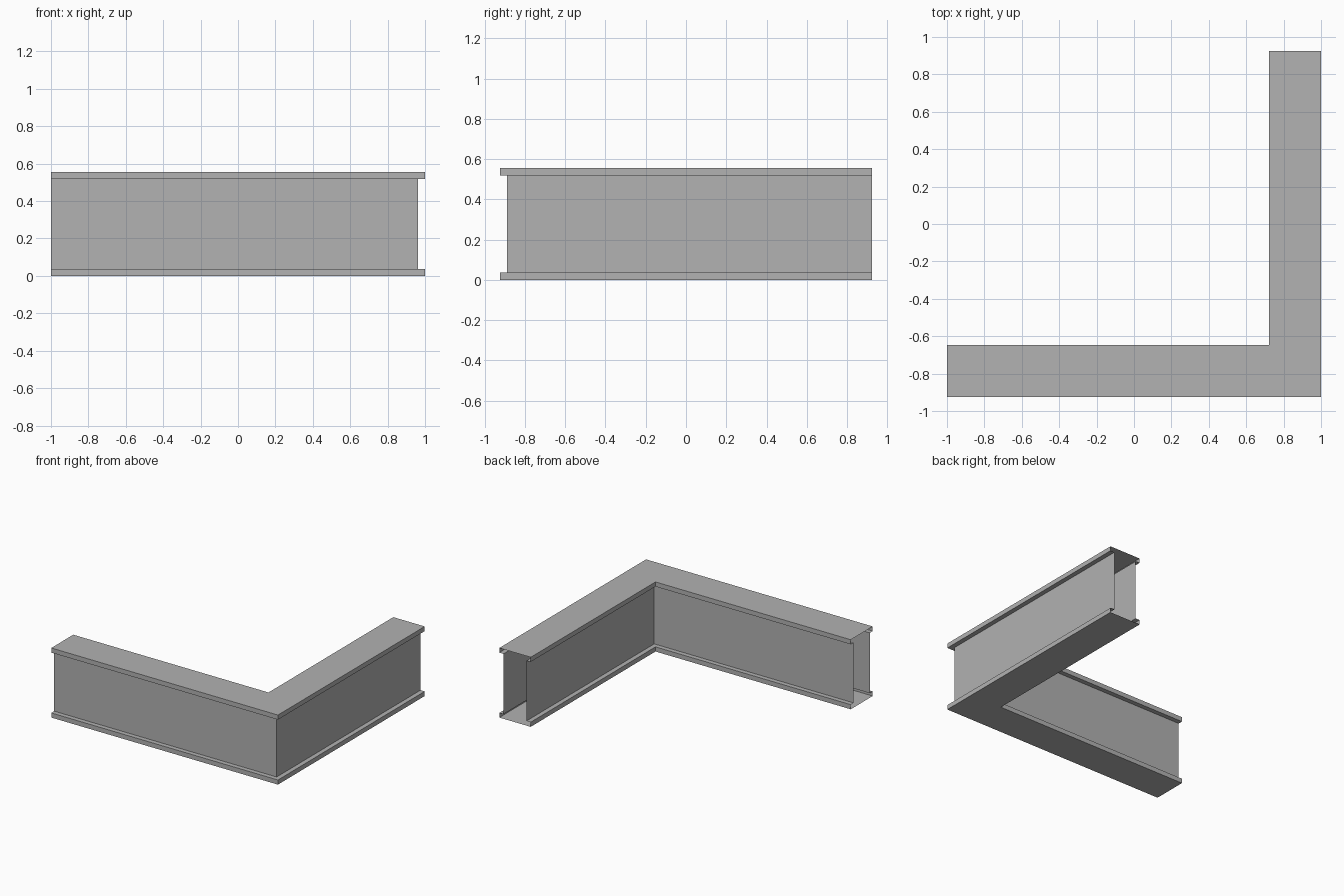
import bpy
import bmesh

cube = bpy.data.objects.get("Cube")
if cube:
    bpy.data.objects.remove(cube, do_unlink=True)

# Overall sizes
X, Y = 1.0, 0.925      # half extents of the corner plan
WIDTH = 0.277          # flange width
HEIGHT = 0.555
LIP = 0.037            # flange thickness and wall inset

grey = bpy.data.materials.new("mid grey")
grey.use_nodes = True
colour = (0.445, 0.445, 0.445, 1)
grey.diffuse_color = colour
grey.node_tree.nodes["Principled BSDF"].inputs["Base Color"].default_value = colour


def sweep(name, profile, closed=False):
    """Sweep (inset, height) points along the mitred corner, ends open."""
    bm = bmesh.new()
    rails = []
    for d, z in profile:
        path = [(-X, -Y + d), (X - d, -Y + d), (X - d, Y)]
        rails.append([bm.verts.new((x, y, z)) for x, y in path])
    pairs = list(zip(rails, rails[1:]))
    if closed:
        pairs.append((rails[-1], rails[0]))
    for a, b in pairs:
        for i in range(2):
            bm.faces.new((a[i], a[i + 1], b[i + 1], b[i]))
    mesh = bpy.data.meshes.new(name)
    bm.to_mesh(mesh)
    bm.free()
    mesh.materials.append(grey)
    obj = bpy.data.objects.new(name, mesh)
    bpy.context.collection.objects.link(obj)


# Hollow shell: outer wall, top flange, inner wall, bottom flange
outer = [(0, 0), (0, LIP), (LIP, LIP),
         (LIP, HEIGHT - LIP), (0, HEIGHT - LIP), (0, HEIGHT)]
inner = [(WIDTH - d, z) for d, z in reversed(outer)]
sweep("corner_wall_shell", outer + inner, closed=True)
